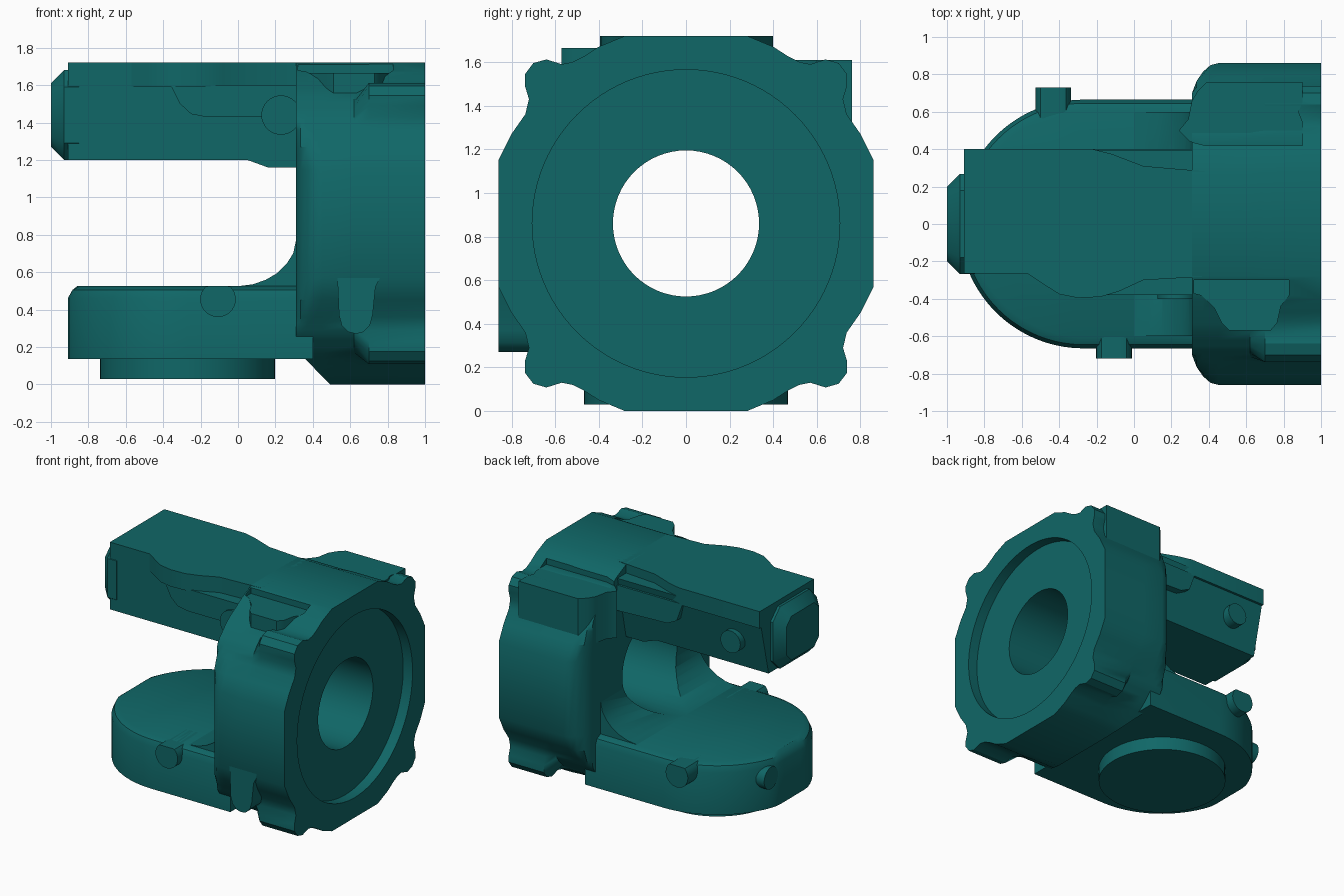
import bpy, bmesh, math

cube = bpy.data.objects.get("Cube")
if cube:
    bpy.data.objects.remove(cube, do_unlink=True)

teal = bpy.data.materials.new("teal_paint")
teal.use_nodes = True
COLOUR = (0.005, 0.135, 0.135, 1)
teal.diffuse_color = COLOUR
teal.node_tree.nodes["Principled BSDF"].inputs["Base Color"].default_value = COLOUR

MID = 0.86  # height of the bore axis


def place(axis, p, t):
    """Section point p at distance t along an axis."""
    if axis == 'x':
        return (t, p[0], p[1])
    if axis == 'y':
        return (p[0], t, p[1])
    return (p[0], p[1], t)


def loft(name, axis, sections):
    """Closed solid through sections [(position, points), ...]."""
    bm = bmesh.new()
    rings = [[bm.verts.new(place(axis, p, t)) for p in pts] for t, pts in sections]
    n = len(rings[0])
    for a, b in zip(rings, rings[1:]):
        for i in range(n):
            j = (i + 1) % n
            bm.faces.new((a[i], a[j], b[j], b[i]))
    bm.faces.new(rings[0])
    bm.faces.new(rings[-1])
    bmesh.ops.recalc_face_normals(bm, faces=bm.faces)
    me = bpy.data.meshes.new(name)
    bm.to_mesh(me)
    bm.free()
    me.materials.append(teal)
    ob = bpy.data.objects.new(name, me)
    bpy.context.collection.objects.link(ob)
    return ob


def prism(name, axis, pts, a, b):
    return loft(name, axis, [(a, pts), (b, pts)])


def circle(cx, cy, r, n=32, top=9):
    return [(cx + r * math.cos(2 * math.pi * i / n),
             min(top, cy + r * math.sin(2 * math.pi * i / n))) for i in range(n)]


def activate(ob):
    bpy.ops.object.select_all(action='DESELECT')
    ob.select_set(True)
    bpy.context.view_layer.objects.active = ob


def cut(ob, cutters):
    activate(ob)
    for c in cutters:
        m = ob.modifiers.new("cut", 'BOOLEAN')
        m.operation = 'DIFFERENCE'
        m.solver = 'EXACT'
        m.object = c
        bpy.ops.object.modifier_apply(modifier=m.name)


# Housing: a quarter outline with corner lobes, and the same without lobes
LOBED = [(.28, 1.72), (.40, 1.67), (.47, 1.625), (.52, 1.60), (.57, 1.59), (.64, 1.612), (.70, 1.595),
         (.738, 1.545), (.738, 1.49), (.72, 1.43), (.737, 1.36), (.80, 1.27), (.86, 1.15)]
PLAIN = [(.28, 1.72), (.40, 1.665), (.47, 1.62), (.53, 1.585), (.58, 1.55), (.62, 1.51), (.65, 1.48),
         (.67, 1.46), (.69, 1.43), (.71, 1.40), (.735, 1.36), (.80, 1.27), (.86, 1.15)]


def full(quarter, limit=9):
    q = [(min(y, limit), z) for y, z in quarter]
    right = q + [(y, 2 * MID - z) for y, z in reversed(q)]
    return right + [(-y, z) for y, z in reversed(right)]


housing = loft("housing", 'x', [
    (.31, full(PLAIN, .70)), (.335, full(PLAIN, .765)), (.37, full(PLAIN, .815)),
    (.41, full(PLAIN, .85)), (.45, full(PLAIN)), (.62, full(PLAIN)),
    (.70, full(LOBED)), (1.0, full(LOBED))])

# Lower arm with a rounded end and softened top edge


def arm_outline(r, left):
    arc = [math.radians(90 + 180 * i / 40) for i in range(41)]
    pts = [(max(left, -.27 + r * math.cos(a)), r * math.sin(a)) for a in arc]
    # spread the clipped end so that no points coincide
    return [(.40, r)] + pts + [(.40, -r)]


lower_arm = loft("lower_arm", 'z', [
    (.135, arm_outline(.665, -.91)), (.46, arm_outline(.665, -.91)),
    (.505, arm_outline(.645, -.885)), (.525, arm_outline(.605, -.86))])
lower_pad = prism("lower_pad", 'z', circle(-.27, 0, .467, 64), .03, .2)

# Curved web joining the lower arm to the housing
web = prism("arm_web", 'y', [(0, .50), (.0, .525), (.08, .535), (.15, .56), (.21, .595), (.26, .645),
                             (.295, .70), (.31, .77), (.40, .77), (.40, .50)], -.60, .60)

# Upper arm: beam, wide top plate, side ribs
beam = prism("upper_arm", 'y', [(-.91, 1.2), (.05, 1.2), (.16, 1.16), (.40, 1.16), (.40, 1.65),
                                (.0, 1.65), (-.91, 1.65)], -.265, .395)
for v in beam.data.vertices:
    if v.co.y > 0 and v.co.z < 1.3:
        v.co.y = .29
top_plate = prism("upper_arm_plate", 'z', [
    (-.91, .40), (-.22, .40), (-.12, .375), (.05, .31), (.40, .28), (.40, -.28), (.05, -.30),
    (-.08, -.36), (-.18, -.39), (-.30, -.395), (-.40, -.375), (-.48, -.325), (-.57, -.265),
    (-.91, -.265)], 1.59, 1.72)
front_rib = prism("front_rib", 'y', [(-.36, 1.60), (-.31, 1.50), (-.25, 1.445), (-.17, 1.43),
                                     (.40, 1.43), (.40, 1.60)], -.38, 0)
back_rib = prism("back_rib", 'y', [(-.25, 1.60), (-.2, 1.46), (-.12, 1.42), (.40, 1.40), (.40, 1.60)],
                 0, .40)
prism("front_rib_boss", 'y', circle(.23, 1.44, .105), -.40, -.1)
prism("upper_arm_side_boss", 'y', circle(-.66, 1.42, .085, 24), .2, .40)


def octagon(y, z0, z1, c):
    return [(-y, z0 + c), (-y + c, z0), (y - c, z0), (y, z0 + c),
            (y, z1 - c), (y - c, z1), (-y + c, z1), (-y, z1 - c)]


loft("upper_arm_end_cap", 'x', [(-1, octagon(.20, 1.27, 1.61, .06)),
                                (-.93, octagon(.268, 1.2, 1.68, .09)),
                                (-.85, octagon(.268, 1.2, 1.68, .09))])

# Pegs around the lower arm
prism("front_peg", 'y', circle(-.107, .455, .095, top=.525), -.72, -.4)
prism("back_peg", 'y', circle(-.432, .455, .095, top=.525), .4, .73)
prism("end_peg", 'x', circle(.26, .38, .085, 24), -.91, -.6)

# Housing pads
BACK = [(.24, .50), (.30, .44), (.38, .42), (.90, .42), (.90, .55), (.88, .60), (.90, .65), (.90, .76),
        (.39, .76), (.34, .71), (.31, .66), (.29, .56)]
FRONT = [(.32, -.30), (.83, -.30), (.83, -.38), (.785, -.44), (.765, -.53), (.73, -.57), (.51, -.57),
         (.47, -.53), (.43, -.45), (.36, -.38), (.32, -.37)]
prism("back_top_pad", 'z', BACK, 1.25, 1.61)
prism("front_top_pad", 'z', FRONT, 1.48, 1.665)
prism("front_side_lug", 'y', [(.53, .60), (.54, .37), (.555, .315), (.59, .28), (.63, .27), (.67, .28),
                              (.705, .315), (.72, .37), (.735, .52), (.76, .57), (.76, .60)],
      -.86, -.5)

# Cutters: bore, flange recess, bottom slope, pad pockets
bore = prism("bore_cutter", 'x', circle(0, MID, .335, 64), -.06, 1.2)
recess = prism("recess_cutter", 'x', circle(0, MID, .705, 96), .92, 1.2)
slope = prism("slope_cutter", 'y', [(.2, .135), (.36, .135), (.59, -.10), (.2, -.10)], -1, 1)
back_pocket = prism("back_pocket_cutter", 'z', BACK, 1.61, 1.9)
front_pocket = prism("front_pocket_cutter", 'z', FRONT, 1.665, 1.9)
cutters = [bore, recess, slope, back_pocket, front_pocket]
cut(housing, cutters)
for part in (web, beam, lower_arm):
    cut(part, [bore])
for c in cutters:
    bpy.data.objects.remove(c, do_unlink=True)

# Smooth curved walls, keep hard edges
for ob in list(bpy.context.collection.objects):
    if ob.type == 'MESH' and teal.name in ob.data.materials:
        activate(ob)
        bpy.ops.object.shade_smooth_by_angle(angle=math.radians(32))
